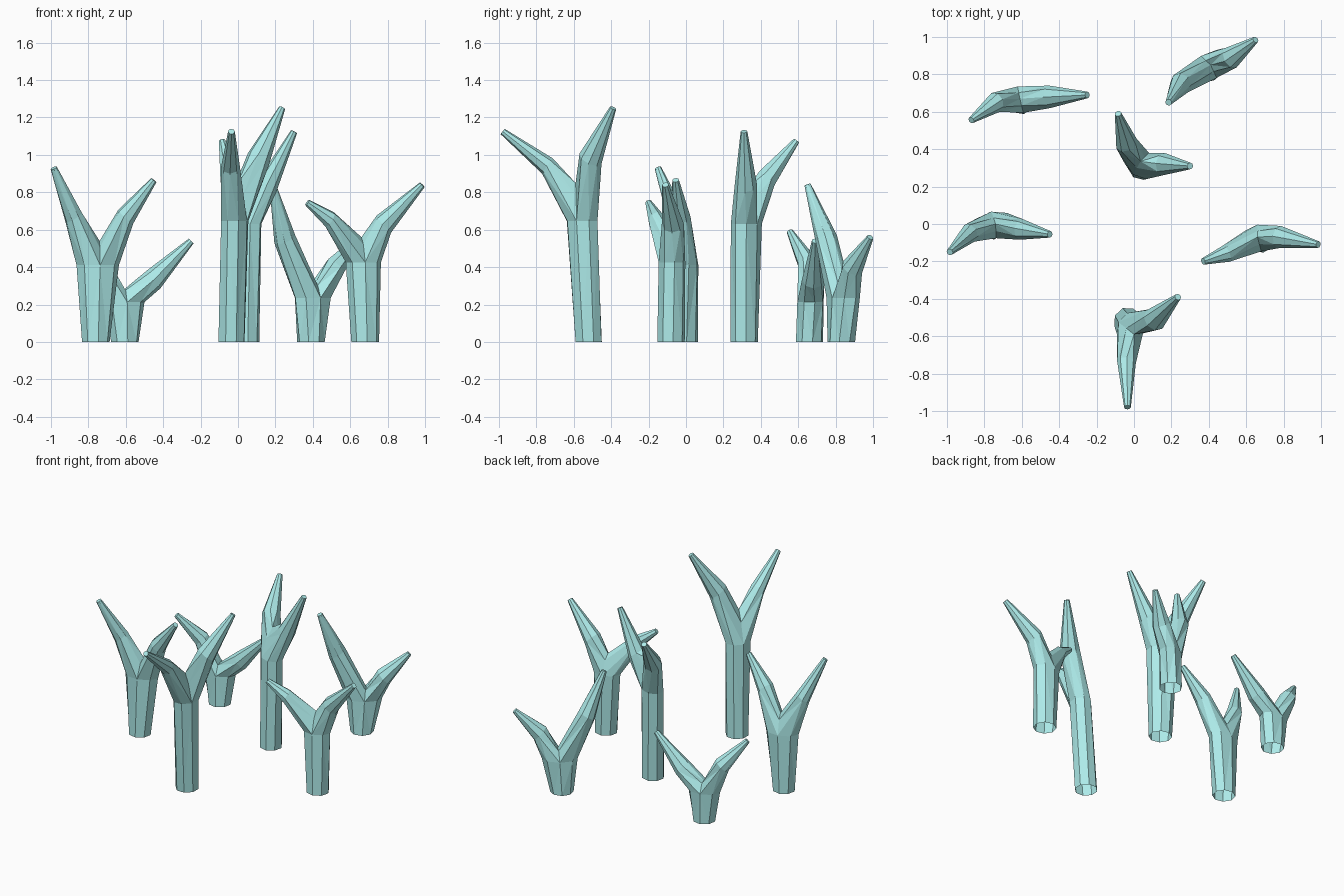
import bpy, bmesh, math
from mathutils import Vector

if "Cube" in bpy.data.objects:
    bpy.data.objects.remove(bpy.data.objects["Cube"])

mat = bpy.data.materials.new("teal")
mat.diffuse_color = (0.42, 0.83, 0.82, 1)
mat.use_nodes = True
mat.node_tree.nodes["Principled BSDF"].inputs["Base Color"].default_value = mat.diffuse_color
UP = Vector((0, 0, 1))
SIDES = 8


def loft(bm, a, b):
    for i in range(SIDES):
        j = (i + 1) % SIDES
        bm.faces.new((a[i], a[j], b[j], b[i]))


def arm_ring(bm, centre, direction, r):
    # eight-sided section; first five points on the outer underside, last three on the inner top
    t = direction.normalized()
    w = UP.cross(t).normalized()
    u = w.cross(t)
    if u.z > 0:
        u = -u
    angles = [math.radians(-90 + 45 * k) for k in range(SIDES)]
    return [bm.verts.new(centre + r * (math.cos(a) * u + math.sin(a) * w)) for a in angles]


def stalk(name, base, fork, spread, arms):
    bm = bmesh.new()
    base, fork = Vector((*base, 0)), Vector(fork)
    axis = Vector(arms[0][1]) - Vector(arms[1][1])
    axis.z = 0
    axis.normalize()
    side = UP.cross(axis)

    # trunk: open tube from the ground to the split
    split = (base + fork) / 2
    split.z = fork.z * 0.76

    def trunk_ring(c, ra, rs):
        angles = [math.radians(-90 + 45 * k) for k in range(SIDES)]
        return [bm.verts.new(c + axis * ra * math.cos(a) + side * rs * math.sin(a)) for a in angles]

    low, top = trunk_ring(base, 0.075, 0.074), trunk_ring(split, spread, 0.072)
    loft(bm, low, top)

    # raised saddle dividing the top of the trunk into two arms
    peak = bm.verts.new(fork)
    s0 = bm.verts.new(top[0].co.lerp(fork, 0.5) + UP * 0.03)
    s1 = bm.verts.new(top[4].co.lerp(fork, 0.5) + UP * 0.03)
    halves = [top[0:5] + [s1, peak, s0],
              top[4:8] + [top[0], s0, peak, s1]]

    # two tapering arms
    for start, (mid, tip, r) in zip(halves, arms):
        mid, tip = Vector(mid), Vector(tip)
        m = arm_ring(bm, mid, (tip - fork), r)
        e = arm_ring(bm, tip, tip - mid, 0.018)
        loft(bm, start, m)
        loft(bm, m, e)
        bm.faces.new(e)

    bmesh.ops.triangulate(bm, faces=[f for f in bm.faces if len(f.verts) == 4])
    bmesh.ops.recalc_face_normals(bm, faces=bm.faces)
    me = bpy.data.meshes.new(name)
    bm.to_mesh(me)
    bm.free()
    me.materials.append(mat)
    bpy.context.collection.objects.link(bpy.data.objects.new(name, me))


# name, base xy, fork point, spread at split, two arms (middle, tip, middle radius)
stalk("left_stalk", (-0.76, -0.01), (-0.74, 0.0, 0.54), 0.115,
      [((-0.60, -0.03, 0.67), (-0.45, -0.055, 0.865), 0.055),
       ((-0.88, -0.05, 0.67), (-0.985, -0.15, 0.93), 0.052)])
stalk("right_stalk", (0.68, -0.08), (0.66, -0.07, 0.56), 0.095,
      [((0.78, -0.07, 0.63), (0.985, -0.11, 0.84), 0.06),
       ((0.49, -0.16, 0.655), (0.37, -0.20, 0.745), 0.046)])
stalk("back_left_stalk", (-0.605, 0.66), (-0.61, 0.67, 0.28), 0.11,
      [((-0.45, 0.68, 0.335), (-0.25, 0.69, 0.54), 0.06),
       ((-0.74, 0.65, 0.42), (-0.87, 0.555, 0.59), 0.055)])
stalk("back_right_stalk", (0.39, 0.83), (0.41, 0.85, 0.31), 0.115,
      [((0.52, 0.89, 0.40), (0.65, 0.985, 0.56), 0.06),
       ((0.25, 0.75, 0.55), (0.185, 0.65, 0.84), 0.06)])
stalk("centre_stalk", (0.04, 0.31), (0.035, 0.335, 0.83), 0.10,
      [((0.16, 0.32, 0.84), (0.30, 0.31, 1.125), 0.06),
       ((-0.04, 0.43, 0.87), (-0.085, 0.59, 1.075), 0.06)])
stalk("front_stalk", (-0.035, -0.52), (0.0, -0.59, 0.85), 0.09,
      [((0.11, -0.51, 0.98), (0.235, -0.39, 1.25), 0.065),
       ((-0.04, -0.74, 0.94), (-0.035, -0.98, 1.125), 0.05)])
